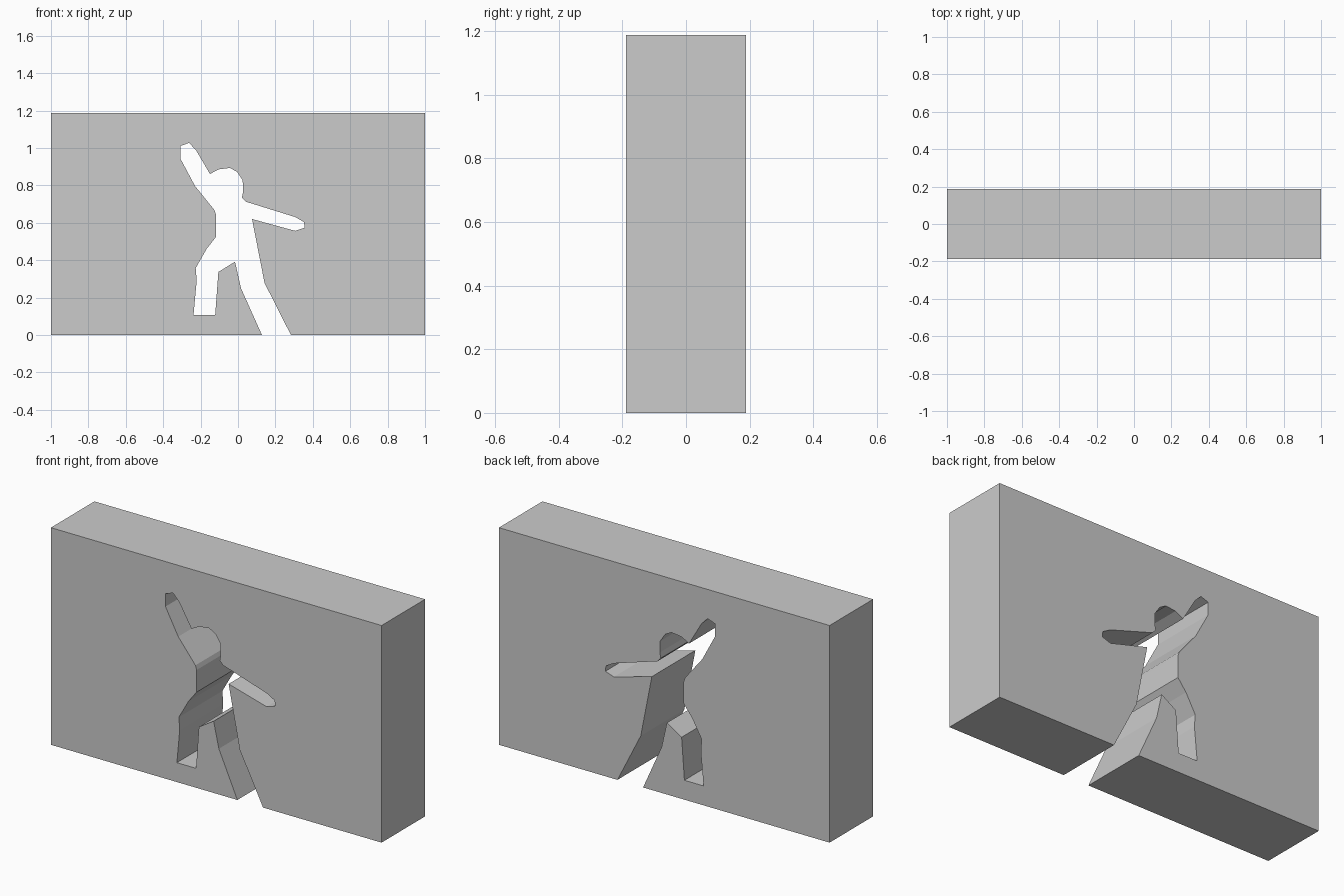
import bpy, bmesh

if "Cube" in bpy.data.objects:
    bpy.data.objects.remove(bpy.data.objects["Cube"])

HALF_W, HALF_D, HEIGHT = 1.0, 0.188, 1.187

# Dancing figure outline (x, z), from the left edge of the floor opening round to the right
figure = [
    (0.128, 0), (0.016, 0.25), (-0.016, 0.392), (-0.105, 0.337),            # standing leg, crotch
    (-0.122, 0.106), (-0.238, 0.106), (-0.221, 0.29), (-0.226, 0.358),      # raised leg
    (-0.168, 0.46), (-0.118, 0.524), (-0.118, 0.645), (-0.126, 0.668),      # hip and waist
    (-0.23, 0.797), (-0.307, 0.941), (-0.307, 1.011), (-0.262, 1.027),      # raised arm
    (-0.225, 0.989), (-0.15, 0.861),
    (-0.102, 0.886), (-0.043, 0.893), (-0.005, 0.872),                      # head
    (0.025, 0.827), (0.027, 0.765), (0.021, 0.735), (0.041, 0.713),
    (0.305, 0.631), (0.353, 0.604), (0.356, 0.574), (0.305, 0.557),         # outstretched arm
    (0.075, 0.62), (0.142, 0.278), (0.283, 0),                              # side and leg
]

# Wall outline with the figure cut in from the floor
outline = [(-HALF_W, 0)] + figure + [(HALF_W, 0), (HALF_W, HEIGHT), (-HALF_W, HEIGHT)]

bm = bmesh.new()
front = bm.faces.new([bm.verts.new((x, -HALF_D, z)) for x, z in outline])
ext = bmesh.ops.extrude_face_region(bm, geom=[front], use_keep_orig=True)
moved = [g for g in ext["geom"] if isinstance(g, bmesh.types.BMVert)]
bmesh.ops.translate(bm, verts=moved, vec=(0, 2 * HALF_D, 0))
bmesh.ops.recalc_face_normals(bm, faces=bm.faces)
caps = [f for f in bm.faces if len(f.verts) > 4]
bmesh.ops.triangulate(bm, faces=caps)

mesh = bpy.data.meshes.new("wall_with_figure_opening")
bm.to_mesh(mesh)
bm.free()
wall = bpy.data.objects.new("wall_with_figure_opening", mesh)
bpy.context.collection.objects.link(wall)
